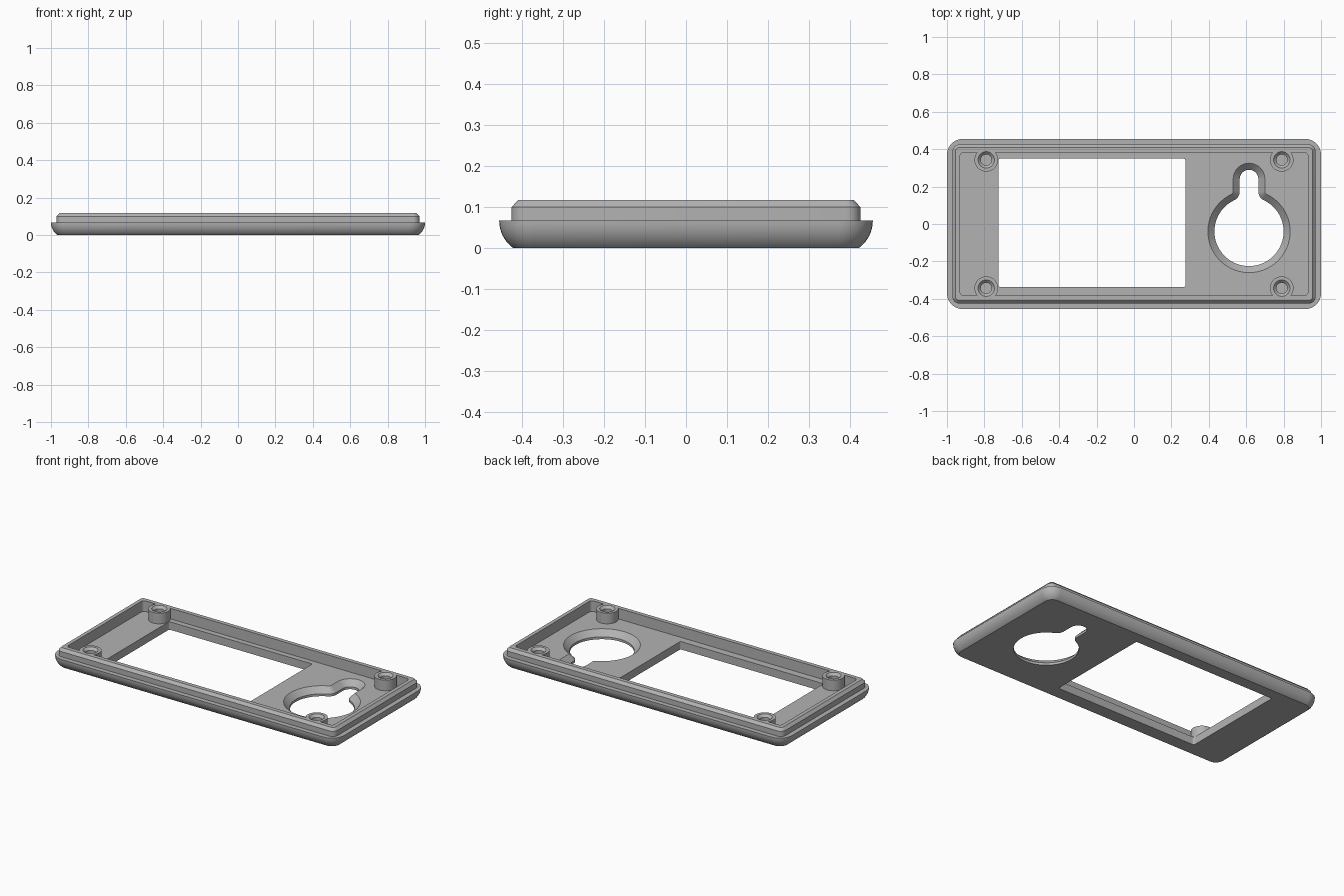
import bpy, bmesh, math

if "Cube" in bpy.data.objects:
    bpy.data.objects.remove(bpy.data.objects["Cube"])

HALF_X, HALF_Y = 1.0, 0.455
RIM_Z, TOP_Z, FLOOR_Z = 0.067, 0.117, 0.05


def arc(cx, cy, r, start, end, steps):
    return [(cx + r * math.cos(math.radians(start + (end - start) * i / steps)),
             cy + r * math.sin(math.radians(start + (end - start) * i / steps)))
            for i in range(steps + 1)]


def rounded_rect(hx, hy, r, cx=0, cy=0):
    pts = []
    for sx, sy, a in ((1, 1, 0), (-1, 1, 90), (-1, -1, 180), (1, -1, 270)):
        pts += arc(cx + sx * (hx - r), cy + sy * (hy - r), r, a, a + 90, 8)
    return pts


def circle(cx, cy, r):
    return arc(cx, cy, r, 0, 360, 32)[:-1]


def keyhole(offset):
    """Large circle joined to a narrow slot by fillets, grown by an offset."""
    cx, cy, slot_y = 0.615, -0.04, 0.24
    big, slot, fillet = 0.185 + offset, 0.05 + offset, 0.05 - offset
    fx = slot + fillet
    fy = math.sqrt((big + fillet) ** 2 - fx ** 2)
    a = math.degrees(math.atan2(fy, fx))
    pts = arc(cx, cy, big, 180 - a, 360 + a, 48)
    pts += arc(cx + fx, cy + fy, fillet, 180 + a, 180, 6)[1:]
    pts += arc(cx, slot_y, slot, 0, 180, 16)
    pts += arc(cx - fx, cy + fy, fillet, 0, -a, 6)[:-1]
    return pts


def loft(name, layers):
    """Closed solid through matching outlines, given as (outline, z)."""
    bm = bmesh.new()
    rings = [[bm.verts.new((x, y, z)) for x, y in pts] for pts, z in layers]
    n = len(rings[0])
    for low, high in zip(rings, rings[1:]):
        for i in range(n):
            j = (i + 1) % n
            bm.faces.new((low[i], low[j], high[j], high[i]))
    bm.faces.new(rings[0][::-1])
    bm.faces.new(rings[-1])
    bmesh.ops.recalc_face_normals(bm, faces=bm.faces)
    mesh = bpy.data.meshes.new(name)
    bm.to_mesh(mesh)
    bm.free()
    obj = bpy.data.objects.new(name, mesh)
    bpy.context.collection.objects.link(obj)
    return obj


def cut(target, cutter):
    mod = target.modifiers.new("cut", "BOOLEAN")
    mod.operation, mod.solver, mod.object = "DIFFERENCE", "EXACT", cutter
    bpy.context.view_layer.objects.active = target
    bpy.ops.object.modifier_apply(modifier=mod.name)
    bpy.data.objects.remove(cutter)


# Outer body: curved lower edge, flat rim, then a raised chamfered lip
layers = []
radius = 0.082
start = math.asin(RIM_Z / radius)
for i in range(9):
    a = start * (1 - i / 8)
    inset = radius * (1 - math.cos(a))
    layers.append((rounded_rect(HALF_X - inset, HALF_Y - inset, 0.085 - inset),
                   RIM_Z - radius * math.sin(a)))
layers[0] = (layers[0][0], 0)
for inset, z in ((0.03, RIM_Z), (0.03, 0.1), (0.046, TOP_Z)):
    layers.append((rounded_rect(HALF_X - inset, HALF_Y - inset, 0.065 - inset), z))
body = loft("panel_body", layers)

# Inner cavity, leaving the four screw bosses standing
boss_spots = [(sx * 0.79, sy * 0.343) for sx in (-1, 1) for sy in (-1, 1)]
pocket = rounded_rect(0.93, 0.383, 0.02)
cavity = loft("cavity_cutter", [(pocket, FLOOR_Z), (pocket, 0.2)])
for x, y in boss_spots:
    ring = circle(x, y, 0.063)
    cut(cavity, loft("boss_cutter", [(ring, 0), (ring, 0.3)]))
cut(body, cavity)

# Countersunk blind screw holes
for x, y in boss_spots:
    wide, narrow = circle(x, y, 0.044), circle(x, y, 0.029)
    cut(body, loft("screw_hole_cutter", [(narrow, FLOOR_Z), (narrow, 0.102),
                                         (wide, TOP_Z), (wide, 0.2)]))

# Rectangular window
window = rounded_rect(0.5, 0.343, 0.01, -0.225, 0.006)
cut(body, loft("window_cutter", [(window, -0.1), (window, 0.08)]))

# Keyhole opening with a chamfer on its inner side
small, large = keyhole(0), keyhole(0.035)
cut(body, loft("keyhole_cutter", [(small, -0.1), (small, FLOOR_Z - 0.035),
                                  (large, FLOOR_Z), (large, 0.08)]))

# Single grey material
grey = bpy.data.materials.new("grey_plastic")
grey.use_nodes = True
color = (0.45, 0.45, 0.45, 1)
grey.diffuse_color = color
grey.node_tree.nodes["Principled BSDF"].inputs["Base Color"].default_value = color
body.data.materials.clear()
body.data.materials.append(grey)
for face in body.data.polygons:
    face.material_index = 0

bpy.ops.object.select_all(action="DESELECT")
body.select_set(True)
bpy.context.view_layer.objects.active = body
bpy.ops.object.shade_smooth_by_angle(angle=math.radians(30))
